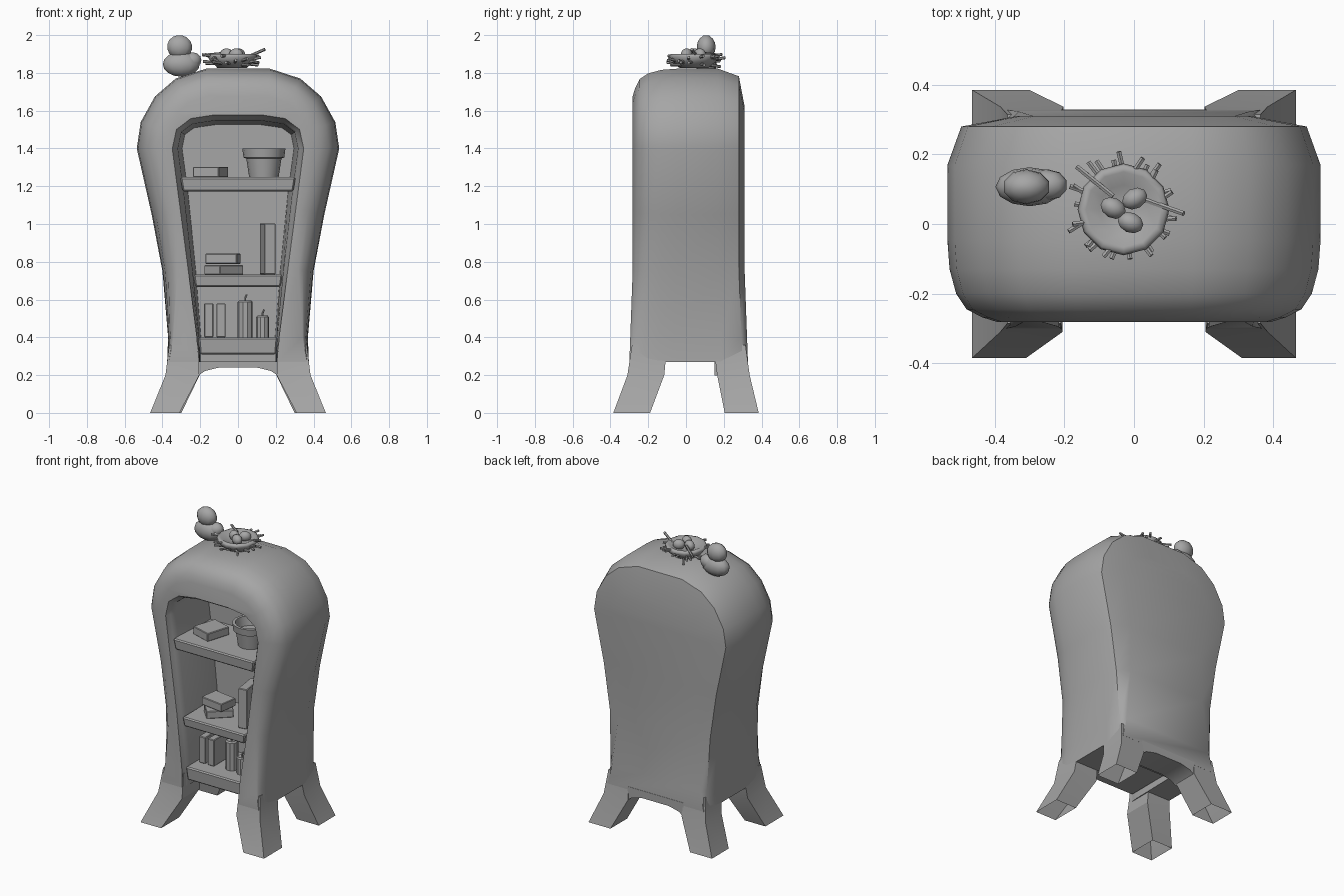
import bpy, bmesh, math, random
from mathutils import Vector, Matrix

random.seed(4)
old = bpy.data.objects.get("Cube")
if old:
    bpy.data.objects.remove(old, do_unlink=True)

grey = bpy.data.materials.new("plain_grey")
grey.use_nodes = True
GREY = (0.38, 0.38, 0.38, 1)
grey.diffuse_color = GREY
grey.node_tree.nodes["Principled BSDF"].inputs["Base Color"].default_value = GREY


def finish(bm, name, angle=35):
    """Turn a bmesh into a shaded object."""
    bmesh.ops.recalc_face_normals(bm, faces=bm.faces)
    me = bpy.data.meshes.new(name)
    bm.to_mesh(me)
    bm.free()
    ob = bpy.data.objects.new(name, me)
    bpy.context.collection.objects.link(ob)
    me.materials.append(grey)
    shade(ob, angle)
    return ob


def shade(ob, angle):
    bpy.ops.object.select_all(action="DESELECT")
    ob.select_set(True)
    bpy.context.view_layer.objects.active = ob
    bpy.ops.object.shade_smooth_by_angle(angle=math.radians(angle))


def loft(bm, rings, caps=(0, -1)):
    """Skin mirrored rings; the chosen ends are closed with strips across the middle."""
    loops = [[bm.verts.new(p) for p in r] for r in rings]
    n = len(loops[0])
    for a, b in zip(loops, loops[1:]):
        for i in range(n):
            j = (i + 1) % n
            bm.faces.new((a[i], a[j], b[j], b[i]))
    for c in caps:
        end = loops[c]
        for i in range(n // 2 - 1):
            bm.faces.new((end[i], end[i + 1], end[n - 2 - i], end[n - 1 - i]))


def mirrored(half):
    return [Vector(p) for p in half] + [Vector((-x, z)) for x, z in reversed(half)]


def offset(points, amount):
    """Push each profile point inwards by amount(z), keeping the foot level."""
    out, n = [], len(points)
    for i, p in enumerate(points):
        a = points[max(i - 1, 0)]
        b = points[min(i + 1, n - 1)]
        t = (b - a).normalized()
        q = p + Vector((-t.y, t.x)) * amount(p.y)
        if i in (0, n - 1):
            q.y = p.y
        out.append(q)
    return out


def box(name, loc, size, turn=0, bevel=0.0, taper=1.0):
    bm = bmesh.new()
    bmesh.ops.create_cube(bm, size=1)
    for v in bm.verts:
        if v.co.z < 0:
            v.co.x *= taper
            v.co.y *= taper
        v.co = Vector([c * s for c, s in zip(v.co, size)])
    bmesh.ops.bevel(bm, geom=bm.edges[:], offset=bevel, segments=1, affect="EDGES")
    bmesh.ops.transform(bm, matrix=Matrix.Translation(loc) @ Matrix.Rotation(turn, 4, "Z"), verts=bm.verts)
    return finish(bm, name)


def lathe(name, loc, profile, sides=14, angle=35):
    bm = bmesh.new()
    vs = [bm.verts.new((r, 0, z)) for r, z in profile]
    es = [bm.edges.new(e) for e in zip(vs, vs[1:])]
    bmesh.ops.spin(bm, geom=vs + es, cent=(0, 0, 0), axis=(0, 0, 1), angle=math.tau, steps=sides)
    bmesh.ops.remove_doubles(bm, verts=bm.verts, dist=0.0005)
    bmesh.ops.translate(bm, vec=loc, verts=bm.verts)
    return finish(bm, name, angle)


def ellipsoid(name, loc, radii, turn=0, tilt=0, u=10, v=7):
    bm = bmesh.new()
    bmesh.ops.create_uvsphere(bm, u_segments=u, v_segments=v, radius=1)
    m = (Matrix.Translation(loc) @ Matrix.Rotation(turn, 4, "Z") @ Matrix.Rotation(tilt, 4, "Y")
         @ Matrix.Diagonal((*radii, 1)))
    bmesh.ops.transform(bm, matrix=m, verts=bm.verts)
    return finish(bm, name, 60)


def rod(bm, start, end, radius):
    a, b = Vector(start), Vector(end)
    m = Matrix.Translation((a + b) / 2) @ (b - a).to_track_quat("Z", "Y").to_matrix().to_4x4()
    bmesh.ops.create_cone(bm, cap_ends=True, segments=6, radius1=radius, radius2=radius,
                          depth=(b - a).length, matrix=m)


# Cabinet body: rounded arch, squarer towards the legs
outline = mirrored([(.375, .27), (.37, .4), (.4, .75), (.457, 1.05), (.536, 1.4),
                    (.515, 1.54), (.44, 1.675), (.33, 1.77), (.17, 1.822)])
rings = []
for y, inset in ((-.282, .145), (-.268, .1), (-.245, .055), (-.2, .025), (-.13, .006), (-.05, 0),
                 (.17, 0), (.28, .04), (.31, .2)):
    ring = offset(outline, lambda z: inset * min(1, .06 + .94 * (z - .27) / .9))
    rings.append([(p.x, y + math.copysign(.018, y) * max(0, min(1, (.75 - p.y) / .48)), p.y) for p in ring])
bm = bmesh.new()
loft(bm, rings)
body = finish(bm, "cabinet_body", 40)

# Hollow with a flared front edge, narrowing towards the back
opening = mirrored([(.2, .2), (.205, .4), (.24, .75), (.285, 1.15), (.318, 1.4),
                    (.3, 1.485), (.24, 1.53), (.12, 1.548)])
bm = bmesh.new()
loft(bm, [[(p.x, y, p.y) for p in offset(opening, lambda z: -grow * min(1, z))]
          for y, grow in ((-.4, .035), (-.28, .03), (-.255, .012), (-.22, 0), (.1, -.022))])
cutter = finish(bm, "hollow_cutter")
cutter.hide_render = True
mod = body.modifiers.new("hollow", "BOOLEAN")
mod.object = cutter
mod.solver = "EXACT"
bpy.context.view_layer.objects.active = body
bpy.ops.object.modifier_apply(modifier=mod.name)
bpy.data.objects.remove(cutter, do_unlink=True)
shade(body, 50)

# Splayed legs, open underneath: height, inner and outer x, inner and outer y
front = ((0, .31, .465, -.19, -.385), (.2, .205, .384, -.115, -.31), (.36, .21, .364, -.1, -.286))
back = ((0, .3, .465, .205, .385), (.2, .203, .384, .165, .337), (.36, .21, .364, .145, .315))
for label, sections in (("front", front), ("back", back)):
    for side, s in (("left", 1), ("right", -1)):
        bm = bmesh.new()
        loft(bm, [[(s * a, c, z), (s * b, c, z), (s * b, d, z), (s * a, d, z)]
                  for z, a, b, c, d in sections], caps=(-1,))
        finish(bm, f"{label}_{side}_leg", 20)

# Arched rail between the back legs
arch = mirrored([(.21, .198), (.175, .222), (.1, .24)])
bm = bmesh.new()
loft(bm, [[(p.x, y, p.y) for p in arch] + [(p.x, y, .29) for p in reversed(arch)] for y in (.15, .329)])
finish(bm, "back_rail")

# Shelves
for name, z, half, thick in (("bottom_shelf", .355, .21, .09), ("middle_shelf", .7, .236, .065),
                             ("top_shelf", 1.21, .305, .075)):
    box(name, (0, -.07, z), (half * 2, .39, thick), bevel=.008, taper=.96)

# Books: centre, size, turn
books = ((-.155, -.085, .49, .048, .16, .18, 0), (-.09, -.085, .49, .048, .16, .18, 0),
         (.157, -.11, .868, .06, .17, .27, .15), (-.075, -.1, .757, .17, .125, .05, .75),
         (-.08, -.095, .816, .17, .13, .054, -.15), (-.145, -.08, 1.275, .145, .17, .055, -.3))
for i, (x, y, z, w, d, h, turn) in enumerate(books):
    box(f"book_{i + 1}", (x, y, z), (w, d, h), turn, .004)

# Candles with bent wicks
for i, (x, y, r, h) in enumerate(((.038, -.12, .04, .195), (.13, -.14, .034, .115))):
    lathe(f"candle_{i + 1}", (x, y, .4), [(0, 0), (r, 0), (r, h - .008), (r * .8, h), (0, h - .01)], 10)
    bm = bmesh.new()
    rod(bm, (x, y, .39 + h), (x, y, .415 + h), .005)
    rod(bm, (x, y, .413 + h), (x + .008, y, .432 + h), .005)
    finish(bm, f"wick_{i + 1}")

# Plant pot
lathe("plant_pot", (.137, -.06, 1.247), [(0, 0), (.078, 0), (.093, .1), (.108, .105), (.114, .152),
                                         (.095, .152), (.085, .09), (0, .085)], 16)

# Nest bowl, twigs and eggs
NEST = Vector((-.03, .042, 1.825))
lathe("nest_bowl", NEST, [(0, 0), (.075, 0), (.11, .03), (.132, .06), (.125, .074), (.108, .074),
                          (.07, .054), (0, .042)], 12, 70)
bm = bmesh.new()
for i in range(28):
    a = i * math.tau / 28 + random.uniform(-.1, .1)
    d = Vector((math.cos(a), math.sin(a), 0))
    skew = Vector((-d.y, d.x, 0)) * random.uniform(-.025, .025)
    up = Vector((0, 0, random.uniform(.015, .065)))
    rise = Vector((0, 0, random.uniform(-.01, .015)))
    rod(bm, NEST + d * (.065 + .6 * up.z) + up, NEST + d * random.uniform(.14, .17) + skew + up + rise, .008)
rod(bm, (-.165, .165, 1.895), (-.06, .08, 1.905), .008)
rod(bm, (.03, .07, 1.875), (.143, .03, 1.925), .008)
finish(bm, "nest_twigs")
for i, (x, y, turn) in enumerate(((-.06, .046, -.5), (.002, .073, .5), (-.01, .004, -.4))):
    ellipsoid(f"egg_{i + 1}", (x, y, 1.897), (.039, .03, .033), turn)

# Perched bird
ellipsoid("bird_body", (-.3, .107, 1.846), (.098, .056, .066), u=12, v=8)
ellipsoid("bird_tail", (-.25, .112, 1.862), (.06, .046, .046), tilt=-.3)
ellipsoid("bird_head", (-.309, .107, 1.937), (.07, .05, .063), tilt=.2, u=10, v=8)
